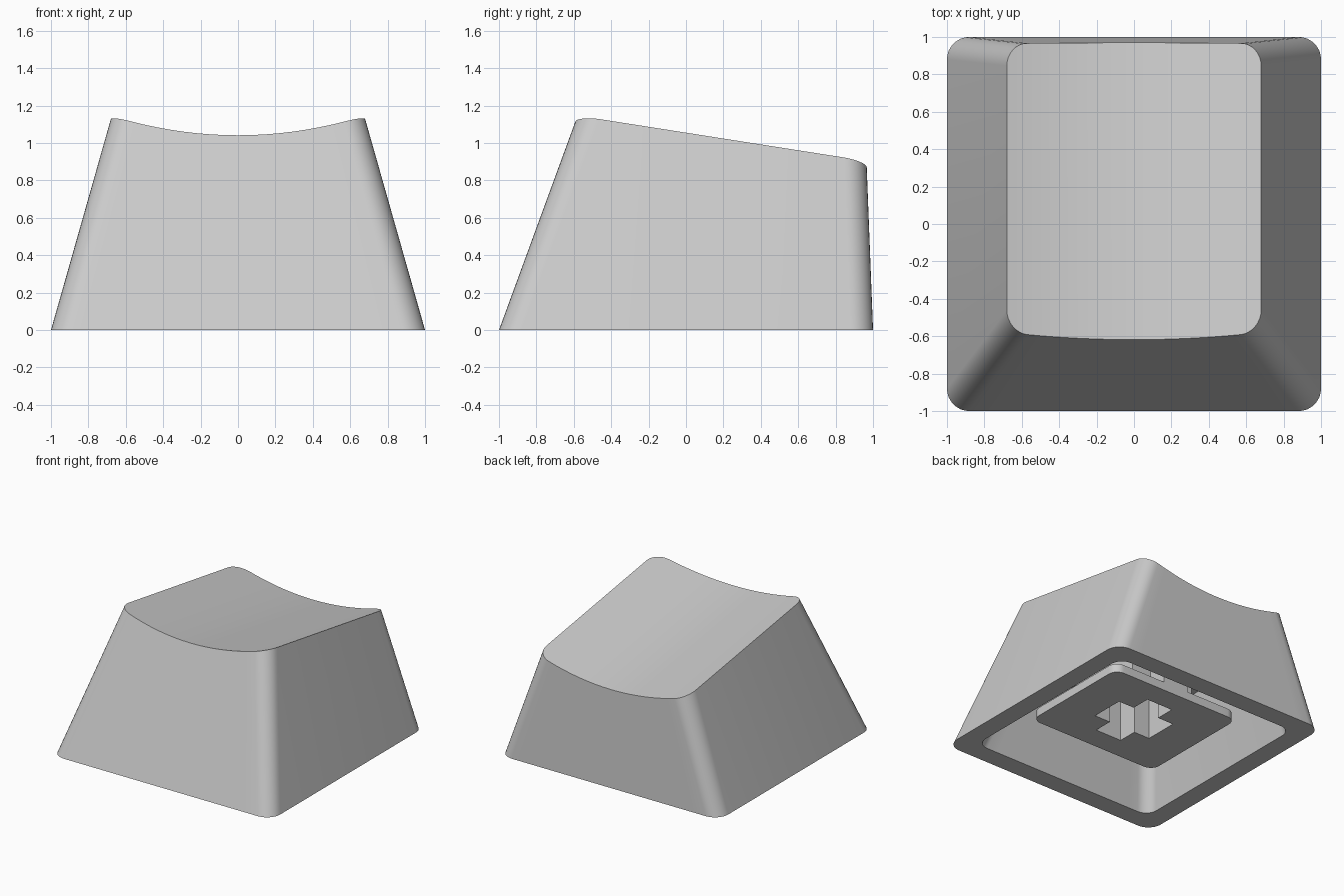
import bpy
import bmesh
from math import cos, sin, radians

cube = bpy.data.objects.get("Cube")
if cube:
    bpy.data.objects.remove(cube, do_unlink=True)

grey = bpy.data.materials.new("light_grey_plastic")
grey.use_nodes = True
grey.diffuse_color = (0.6, 0.6, 0.6, 1)
grey.node_tree.nodes["Principled BSDF"].inputs["Base Color"].default_value = (0.6, 0.6, 0.6, 1)

ARC, SPAN = 8, 16      # segments per rounded corner and along the front edge
FRONT = 2 * (ARC + 1) + SPAN - 1


def rounded_rect(hx, y0, y1, r):
    """Outline running along the front edge, then back along the rear edge."""
    corner = [(cos(radians(90 * i / ARC)), sin(radians(90 * i / ARC))) for i in range(ARC + 1)]
    left = [(-hx + r - r * c, r - r * s) for c, s in corner]
    right = [(-x, d) for x, d in reversed(left)]
    flat = [((hx - r) * (2 * i / SPAN - 1), 0) for i in range(1, SPAN)]
    half = left + flat + right
    return [(x, y0 + d) for x, d in half] + [(x, y1 - d) for x, d in reversed(half)]


def at_height(outline, z):
    return [(x, y, z) for x, y in outline]


def finish(name, bm):
    bmesh.ops.recalc_face_normals(bm, faces=bm.faces)
    mesh = bpy.data.meshes.new(name)
    bm.to_mesh(mesh)
    bm.free()
    mesh.materials.append(grey)
    obj = bpy.data.objects.new(name, mesh)
    bpy.context.collection.objects.link(obj)
    return obj


def loft(name, rings):
    """Skin a stack of outlines and close both ends with front-to-back strips."""
    bm = bmesh.new()
    loops = [[bm.verts.new(p) for p in ring] for ring in rings]
    n = len(loops[0])
    for a, b in zip(loops, loops[1:]):
        for i in range(n):
            j = (i + 1) % n
            bm.faces.new((a[i], a[j], b[j], b[i]))
    for loop in (loops[0], loops[-1]):
        front, back = loop[:n // 2], loop[n // 2:][::-1]
        for i in range(n // 2 - 1):
            bm.faces.new((front[i], front[i + 1], back[i + 1], back[i]))
    return finish(name, bm)


def prism(name, outline, z0, z1):
    bm = bmesh.new()
    base = bm.faces.new([bm.verts.new((x, y, z0)) for x, y in outline])
    top = bmesh.ops.extrude_face_region(bm, geom=[base])["geom"]
    verts = [v for v in top if isinstance(v, bmesh.types.BMVert)]
    bmesh.ops.translate(bm, verts=verts, vec=(0, 0, z1 - z0))
    return finish(name, bm)


def box_outline(hx, y0, y1):
    return [(-hx, y0), (hx, y0), (hx, y1), (-hx, y1)]


def smooth(obj):
    bpy.ops.object.select_all(action="DESELECT")
    obj.select_set(True)
    bpy.context.view_layer.objects.active = obj
    bpy.ops.object.shade_smooth_by_angle(angle=radians(30))


def scoop(x, y):
    """Height of the dished, back-sloping top."""
    return 1.04 + 0.24 * x * x - 0.157 * (y + 0.61)


def slide_to_scoop(low, high):
    """Point where the wall line from low to high meets the dished top."""
    z_high = 1.151 - 0.157 * (high[1] + 0.61)
    t = 1.0
    for _ in range(12):
        x, y = (a + (b - a) * t for a, b in zip(low, high))
        t = scoop(x, y) / z_high
    return (x, y, scoop(x, y))


# Cap shell: dished top, tapered walls, flat rim and hollow inside
base = rounded_rect(1.0, -1.0, 1.0, 0.12)
crown = rounded_rect(0.68, -0.58, 0.965, 0.12)
cap = loft("cap_shell", [
    [slide_to_scoop(p, q) for p, q in zip(base, crown)],
    at_height(base, 0),
    at_height(rounded_rect(0.84, -0.84, 0.84, 0.1), 0),
    at_height(rounded_rect(0.65, -0.6, 0.82, 0.1), 0.65),
])
smooth(cap)

# Stem: mounting plate, core post and two ribs up to the cap
plate = loft("stem_plate", [at_height(rounded_rect(0.59, -0.49, 0.49, 0.08), z)
                            for z in (0.15, 0.22)])
core = prism("stem_core", box_outline(0.29, -0.33, 0.33), 0.22, 0.66)
prism("rear_rib", box_outline(0.116, 0.33, 0.49), 0.22, 0.66)
prism("front_rib", box_outline(0.116, -0.49, -0.33), 0.22, 0.66)

# Cross-shaped socket cut into the stem
ax, ay, wx, wy = 0.265, 0.3, 0.12, 0.14
quarter = [(ax, wy), (wx, wy), (wx, ay)]
cross = (quarter + [(-x, y) for x, y in reversed(quarter)]
         + [(-x, -y) for x, y in quarter] + [(x, -y) for x, y in reversed(quarter)])
cutter = prism("socket_cutter", cross, 0.1, 0.58)
cutter.hide_render = True
for part in (plate, core):
    cut = part.modifiers.new("socket", "BOOLEAN")
    cut.operation = "DIFFERENCE"
    cut.solver = "EXACT"
    cut.object = cutter
    bpy.context.view_layer.objects.active = part
    bpy.ops.object.modifier_apply(modifier=cut.name)
bpy.data.objects.remove(cutter, do_unlink=True)
smooth(plate)
